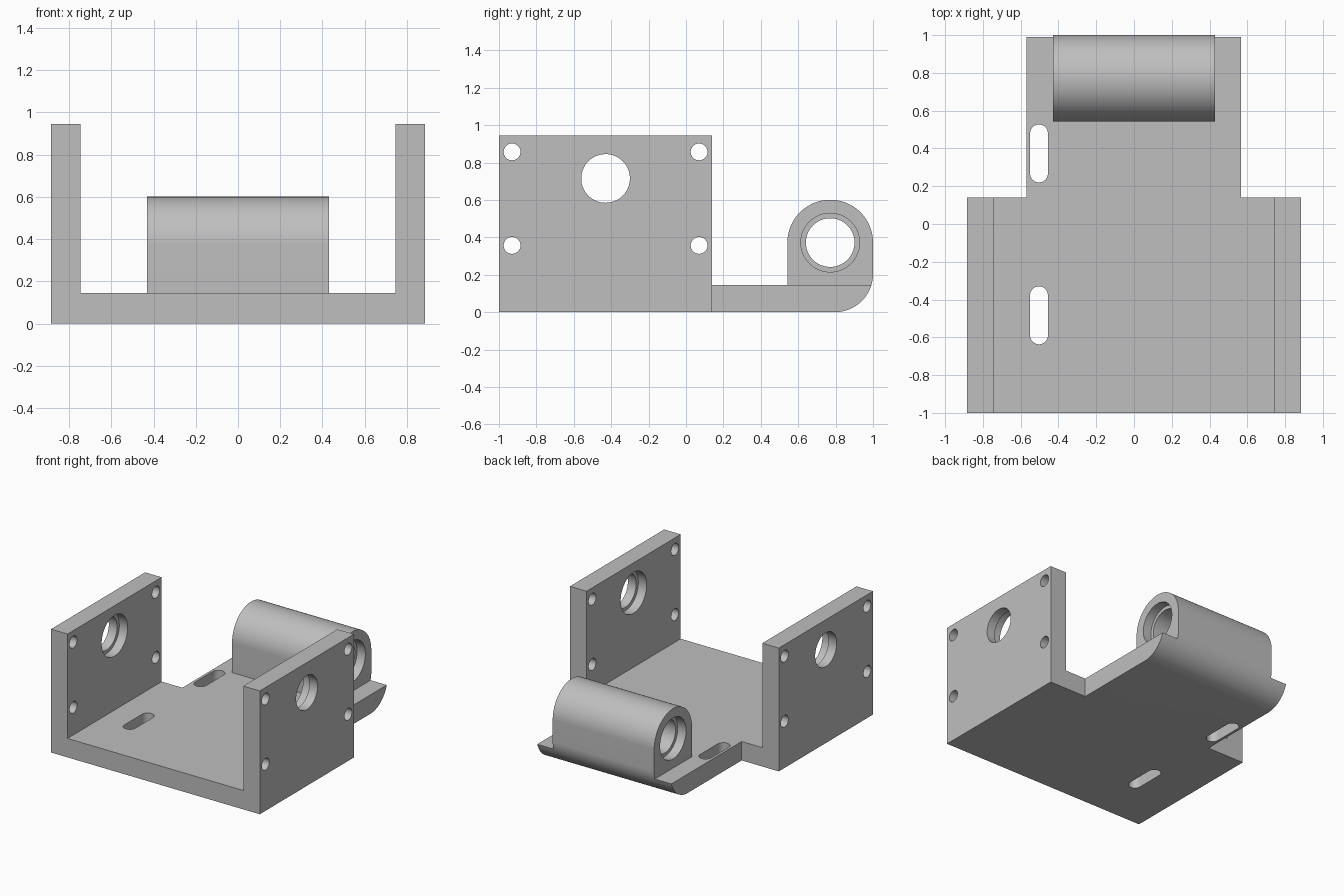
import bpy
import bmesh
from math import cos, sin, pi, sqrt
from mathutils import Vector

if "Cube" in bpy.data.objects:
    bpy.data.objects.remove(bpy.data.objects["Cube"], do_unlink=True)

grey = bpy.data.materials.new("matte grey")
grey.use_nodes = True
colour = (0.52, 0.52, 0.52, 1)
grey.diffuse_color = colour
grey.node_tree.nodes["Principled BSDF"].inputs["Base Color"].default_value = colour


def prism(name, profile, axis, start, end):
    """Extrude a closed 2D profile along x (y, z), y (x, z) or z (x, y)."""
    place = {"x": lambda a, b, t: (t, a, b),
             "y": lambda a, b, t: (a, t, b),
             "z": lambda a, b, t: (a, b, t)}[axis]
    bm = bmesh.new()
    face = bm.faces.new([bm.verts.new(place(a, b, start)) for a, b in profile])
    grown = bmesh.ops.extrude_face_region(bm, geom=[face])["geom"]
    verts = [g for g in grown if isinstance(g, bmesh.types.BMVert)]
    bmesh.ops.translate(bm, verts=verts, vec=Vector(place(0, 0, end - start)))
    bmesh.ops.recalc_face_normals(bm, faces=bm.faces)
    mesh = bpy.data.meshes.new(name)
    bm.to_mesh(mesh)
    bm.free()
    mesh.materials.append(grey)
    obj = bpy.data.objects.new(name, mesh)
    bpy.context.collection.objects.link(obj)
    return obj


def arc(a, b, r, start, end, steps):
    return [(a + r * cos(start + (end - start) * i / steps),
             b + r * sin(start + (end - start) * i / steps))
            for i in range(steps + 1)]


def circle(a, b, r, steps=64):
    return arc(a, b, r, 0, 2 * pi, steps)[:-1]


def slot(x, low, high, r):
    return arc(x, high - r, r, 0, pi, 20) + arc(x, low + r, r, pi, 2 * pi, 20)


def cut(obj, profile, axis, start, end):
    cutter = prism("cutter", profile, axis, start, end)
    cutter.hide_render = True
    mod = obj.modifiers.new("cut", "BOOLEAN")
    mod.operation = "DIFFERENCE"
    mod.solver = "EXACT"
    mod.object = cutter
    bpy.context.view_layer.objects.active = obj
    bpy.ops.object.modifier_apply(modifier=mod.name)
    bpy.data.objects.remove(cutter, do_unlink=True)


half, inner, height, thick = 0.885, 0.745, 0.945, 0.145
front, step = -1.0, 0.14
bore, recess, depth = 0.13, 0.157, 0.07

# U-shaped bracket: floor and two side walls
bracket = prism("channel_bracket",
                [(-half, 0), (half, 0), (half, height), (inner, height),
                 (inner, thick), (-inner, thick), (-inner, height), (-half, height)],
                "y", front, step)

# Shaft holes, recessed from the inside, and corner screw holes
cut(bracket, circle(-0.43, 0.715, bore), "x", -1, 1)
cut(bracket, circle(-0.43, 0.715, recess), "x", -inner - depth, inner + depth)
for y in (-0.93, 0.07):
    for z in (0.357, 0.857):
        cut(bracket, circle(y, z, 0.045, 32), "x", -1, 1)
cut(bracket, slot(-0.503, -0.637, -0.33, 0.047), "z", -0.1, 0.3)

# Rear tongue with rounded lower edge
round_y, round_z, radius = 0.795, 0.205, 0.205
tip = round_y + sqrt(radius ** 2 - (round_z - thick) ** 2)
lower = [p for p in arc(round_y, round_z, radius, -pi / 2, 0, 40) if p[1] < thick]
tongue = prism("rear_tongue",
               [(step, 0)] + lower + [(tip, thick), (step, thick)],
               "x", -0.57, 0.567)
cut(tongue, slot(-0.503, 0.22, 0.527, 0.047), "z", -0.1, 0.3)

# Hinge barrel: domed block whose back follows the tongue rounding
hub_y, hub_z, hub_r, reach = 0.771, 0.372, 0.229, 0.43
upper = [p for p in arc(round_y, round_z, radius, -pi / 2, 0, 40) if p[1] > thick]
barrel = prism("hinge_barrel",
               [(hub_y - hub_r, thick), (tip, thick)] + upper
               + arc(hub_y, hub_z, hub_r, 0, pi, 64),
               "x", -reach, reach)
cut(barrel, circle(hub_y, hub_z, bore), "x", -1, 1)
for side in (-1, 1):
    cut(barrel, circle(hub_y, hub_z, recess), "x",
        side * (reach - depth), side * (reach + 0.1))

# Smooth the round surfaces, keep the edges sharp
bpy.ops.object.select_all(action="DESELECT")
for part in (bracket, tongue, barrel):
    part.select_set(True)
bpy.context.view_layer.objects.active = bracket
bpy.ops.object.shade_smooth_by_angle(angle=pi / 6)
